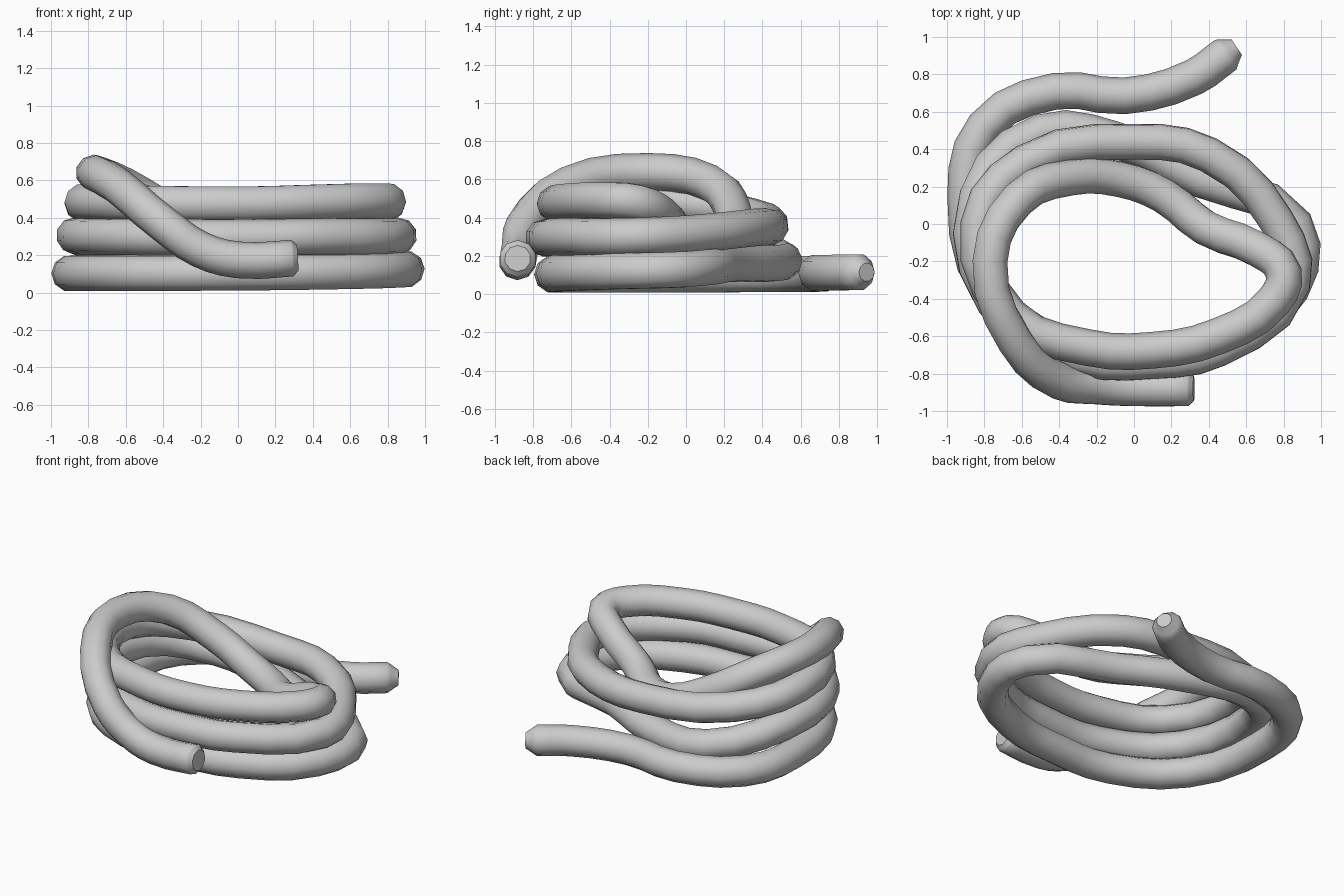
import bpy

# Centre line of the coiled rope: ground tail and first turn
path = [
    (0.55, 0.945, 0.115), (0.49, 0.905, 0.115), (0.32, 0.785, 0.113), (-0.05, 0.685, 0.112),
    (-0.42, 0.71, 0.107), (-0.80, 0.52, 0.105), (-0.90, 0.15, 0.103),
    (-0.76, -0.38, 0.103), (-0.35, -0.66, 0.103), (0.05, -0.69, 0.105), (0.45, -0.63, 0.11),
    (0.84, -0.35, 0.12), (0.86, 0.0, 0.13), (0.35, 0.24, 0.16),
    (-0.10, 0.45, 0.16), (-0.50, 0.49, 0.19),
    # second turn
    (-0.84, 0.15, 0.29), (-0.75, -0.42, 0.3), (-0.30, -0.71, 0.295), (0.1, -0.735, 0.295),
    (0.45, -0.67, 0.3), (0.85, -0.32, 0.3), (0.76, 0.02, 0.315),
    (0.40, 0.37, 0.35), (0.0, 0.44, 0.355), (-0.58, 0.33, 0.41),
    # third turn, folding back inside at the right
    (-0.83, 0.0, 0.475), (-0.66, -0.49, 0.48), (-0.25, -0.66, 0.475), (0.1, -0.675, 0.475),
    (0.45, -0.6, 0.485), (0.75, -0.41, 0.49), (0.8, -0.26, 0.48), (0.66, -0.135, 0.42),
    (0.38, -0.02, 0.3),
    # strand dipping inside, rising over the left side, dropping to the front
    (0.16, 0.15, 0.26), (-0.08, 0.24, 0.3), (-0.34, 0.25, 0.42), (-0.62, 0.13, 0.58),
    (-0.77, -0.2, 0.64), (-0.64, -0.62, 0.57), (-0.39, -0.845, 0.36),
    (-0.2, -0.87, 0.23), (0.0, -0.88, 0.175), (0.29, -0.88, 0.185), (0.32, -0.88, 0.187),
]

curve = bpy.data.curves.new("rope", "CURVE")
curve.dimensions = "3D"
curve.twist_mode = "MINIMUM"
curve.bevel_depth = 0.098
curve.bevel_resolution = 3
curve.use_fill_caps = True
curve.resolution_u = 3
spline = curve.splines.new("BEZIER")
spline.bezier_points.add(len(path) - 1)
for p, co in zip(spline.bezier_points, path):
    p.co = co
    p.handle_left_type = p.handle_right_type = "AUTO"
# Slightly narrowed ends
spline.bezier_points[0].radius = 0.5
spline.bezier_points[-1].radius = 0.7

rope = bpy.data.objects.new("rope", curve)
bpy.context.collection.objects.link(rope)
bpy.context.view_layer.objects.active = rope
rope.select_set(True)
bpy.ops.object.convert(target="MESH")
bpy.ops.object.shade_smooth_by_angle(angle=0.9)
